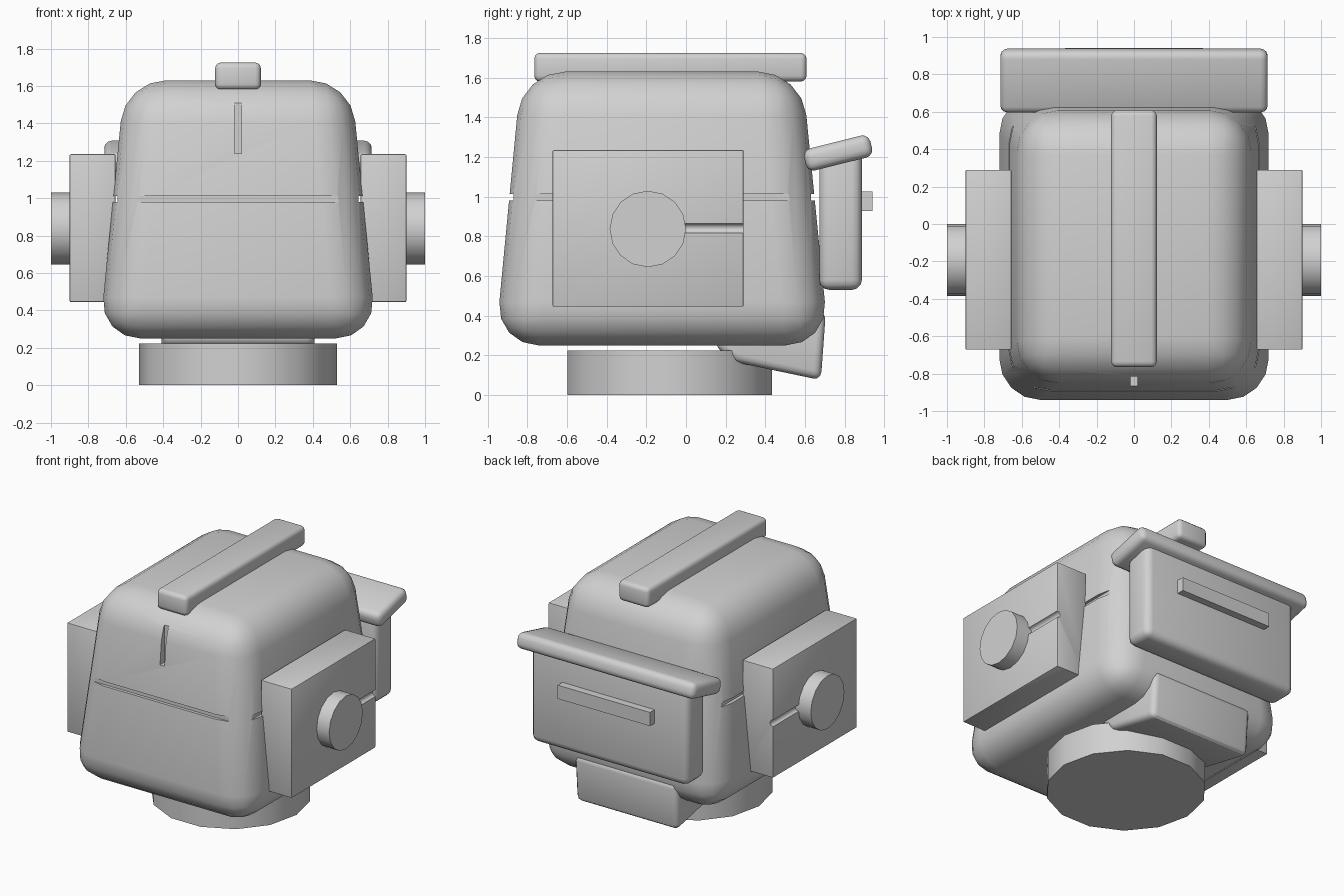
import bpy, bmesh, math
from mathutils import Matrix, Vector

if "Cube" in bpy.data.objects:
    bpy.data.objects.remove(bpy.data.objects["Cube"])

grey = bpy.data.materials.new("plain_grey")
grey.diffuse_color = (0.64, 0.64, 0.64, 1)
grey.use_nodes = True
grey.node_tree.nodes["Principled BSDF"].inputs["Base Color"].default_value = grey.diffuse_color


def make(name, bm):
    bmesh.ops.recalc_face_normals(bm, faces=bm.faces)
    me = bpy.data.meshes.new(name)
    bm.to_mesh(me)
    bm.free()
    ob = bpy.data.objects.new(name, me)
    bpy.context.collection.objects.link(ob)
    me.materials.append(grey)
    return ob


def select(ob):
    bpy.ops.object.select_all(action='DESELECT')
    ob.select_set(True)
    bpy.context.view_layer.objects.active = ob


def apply_all(ob):
    select(ob)
    for m in list(ob.modifiers):
        bpy.ops.object.modifier_apply(modifier=m.name)


def smooth(ob):
    select(ob)
    bpy.ops.object.shade_smooth_by_angle(angle=math.radians(32))


def bevel(ob, width, segs):
    m = ob.modifiers.new("bevel", 'BEVEL')
    m.width, m.segments, m.limit_method = width, segs, 'NONE'
    apply_all(ob)


def box(name, lo, hi, bev=0, segs=3):
    bm = bmesh.new()
    bmesh.ops.create_cube(bm, size=1)
    for v in bm.verts:
        v.co = Vector([lo[i] if v.co[i] < 0 else hi[i] for i in range(3)])
    ob = make(name, bm)
    if bev:
        bevel(ob, bev, segs)
    return ob


def cylinder(name, r, depth, loc, n, axis='Z', turn=0):
    bm = bmesh.new()
    rot = Matrix.Rotation(turn, 4, 'Z')
    if axis == 'X':
        rot = Matrix.Rotation(math.pi / 2, 4, 'Y')
    if axis == 'Y':
        rot = Matrix.Rotation(math.pi / 2, 4, 'X')
    bmesh.ops.create_cone(bm, cap_ends=True, segments=n, radius1=r, radius2=r,
                          depth=depth, matrix=Matrix.Translation(loc) @ rot)
    return make(name, bm)


def cut(ob, cutters):
    for c in cutters:
        m = ob.modifiers.new("cut", 'BOOLEAN')
        m.operation, m.solver, m.object = 'DIFFERENCE', 'EXACT', c
    apply_all(ob)
    for c in cutters:
        bpy.data.objects.remove(c, do_unlink=True)


# Head: tapered, heavily rounded block
bm = bmesh.new()
bmesh.ops.create_cube(bm, size=1)
for v in bm.verts:
    top = v.co.z > 0
    x = 0.605 if top else 0.742
    y = ((-0.83, 0.585) if top else (-0.962, 0.722))[v.co.y > 0]
    v.co = (math.copysign(x, v.co.x), y, 1.63 if top else 0.25)
head = make("head", bm)
bevel(head, 0.22, 4)

# Seam around the head and short slot on the forehead
z0, z1 = 0.98, 1.012
cut(head, [
    box("seam_front", (-1, -1.2, z0), (1, -0.87, z1)),
    box("seam_back", (-1, 0.63, z0), (1, 1.2, z1)),
    box("seam_left", (-1.1, -1.1, z0), (-0.645, 1.1, z1)),
    box("seam_right", (0.645, -1.1, z0), (1.1, 1.1, z1)),
    box("slot", (-0.018, -1.2, 1.24), (0.018, -0.815, 1.52)),
])
smooth(head)

# Crest along the top
smooth(box("crest", (-0.122, -0.765, 1.58), (0.122, 0.608, 1.725), 0.03))

# Ear blocks with a round groove, and ear discs
for s, side in ((-1, "left"), (1, "right")):
    xs = sorted((s * 0.655, s * 0.9))
    ear = box(side + "_ear_block", (xs[0], -0.672, 0.445), (xs[1], 0.29, 1.235), 0.006, 2)
    cut(ear, [cylinder("groove", 0.024, 0.6, (s * 0.9, 0.1, 0.84), 12, 'Y')])
    smooth(ear)
    smooth(cylinder(side + "_ear_disc", 0.1925, 0.13, (s * 0.935, -0.1925, 0.837), 16, 'X'))

# Base disc under the head
smooth(cylinder("base_disc", 0.528, 0.223, (0, -0.082, 0.1115), 14, 'Z', math.pi / 2))

# Back case with handle bar
smooth(box("back_case", (-0.63, 0.672, 0.53), (0.63, 0.887, 1.262), 0.05))
box("case_handle", (-0.37, 0.86, 0.928), (0.37, 0.94, 1.027))

# Tilted lid over the back case
lid = box("case_lid", (-0.715, -0.172, -0.057), (0.715, 0.172, 0.057), 0.04)
lid.data.transform(Matrix.Translation((0, 0.767, 1.22)) @ Matrix.Rotation(math.radians(14), 4, 'X'))
smooth(lid)

# Neck guard: wedge below the back of the head
profile = [(0.14, 0.25), (0.25, 0.165), (0.68, 0.075), (0.705, 0.42), (0.3, 0.45)]
bm = bmesh.new()
face = bm.faces.new([bm.verts.new((-0.41, y, z)) for y, z in profile])
ext = bmesh.ops.extrude_face_region(bm, geom=[face])
for v in ext["geom"]:
    if isinstance(v, bmesh.types.BMVert):
        v.co.x = 0.41
guard = make("neck_guard", bm)
bevel(guard, 0.04, 3)
smooth(guard)
